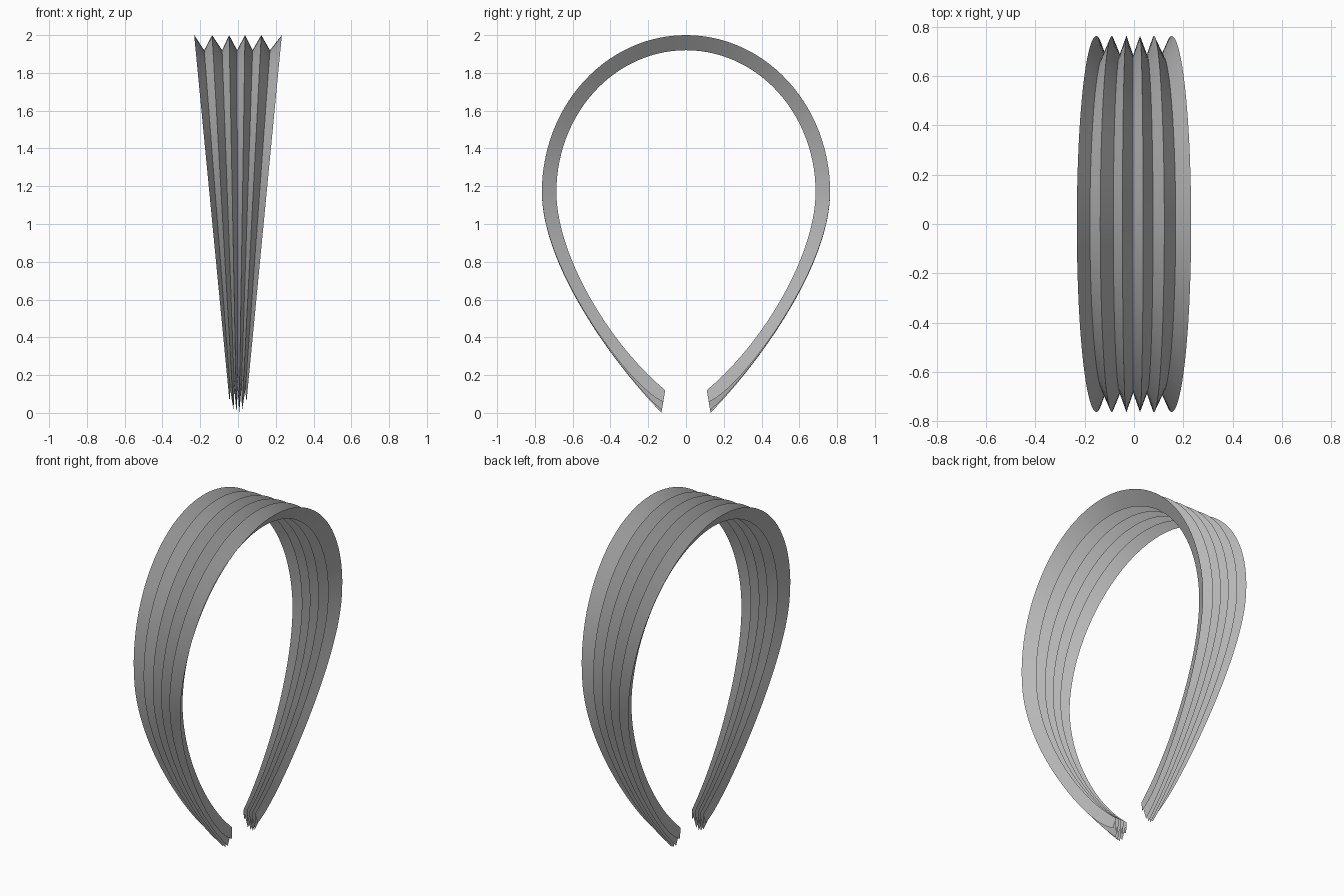
import bpy, bmesh, math

if "Cube" in bpy.data.objects:
    bpy.data.objects.remove(bpy.data.objects["Cube"])

# x positions of the pleat folds at the crown (even = ridge, odd = valley)
FOLDS = [-.232, -.185, -.137, -.087, -.047, -.005, .037, .080, .123, .175, .232]
N = 28  # steps per quarter of the band


def arc(ry, rz, t):
    """Crown: quarter ellipse from the top down to the widest point."""
    a = t * math.pi / 2
    return ry * math.sin(a), 1.17 + rz * math.cos(a)


def bez(p, t):
    """Leg: cubic curve."""
    w = ((1-t)**3, 3*t*(1-t)**2, 3*t*t*(1-t), t**3)
    return tuple(sum(w[i] * p[i][k] for i in range(4)) for k in (0, 1))


OUTER = [(.763, 1.17), (.763, .80), (.42, .30), (.13, 0)]
INNER = [(.686, 1.17), (.686, .83), (.40, .36), (.11, .12)]

# Half profile: outer point, inner point, leg progress
half = [(arc(.763, .83, i/N), arc(.686, .75, i/N), 0) for i in range(N)]
half += [(bez(OUTER, i/N), bez(INNER, i/N), i/N) for i in range(N + 1)]
stations = [(s, -1) for s in reversed(half[1:])] + [(s, 1) for s in half]

# Pleated band: zigzag section swept around the horseshoe, tapering to the tips
bm = bmesh.new()
rows = []
for (o, n, u), side in stations:
    row = []
    for k, x in enumerate(FOLDS):
        if k % 2:
            y, z = n
        else:
            # ridges near the rims get shallower towards the tips
            edge = abs(k - 5) / 5
            f = (.10 * u + .38 * u**8) * edge**3
            y, z = (o[j] + (n[j] - o[j]) * f for j in (0, 1))
        s = (.045 + .0964 * (z - .06)) / .232
        row.append(bm.verts.new((x * s, side * y, z)))
    rows.append(row)
for a, b in zip(rows, rows[1:]):
    for k in range(len(FOLDS) - 1):
        bm.faces.new((a[k], a[k+1], b[k+1], b[k]))
bm.normal_update()
# point the pleats outwards
top = max(bm.faces, key=lambda f: f.calc_center_median().z)
if top.normal.z < 0:
    bmesh.ops.reverse_faces(bm, faces=bm.faces[:])

mesh = bpy.data.meshes.new("pleated_headband")
bm.to_mesh(mesh)
bm.free()
band = bpy.data.objects.new("pleated_headband", mesh)
bpy.context.collection.objects.link(band)

mat = bpy.data.materials.new("mid grey")
mat.diffuse_color = (.5, .5, .5, 1)
mat.use_nodes = True
mat.node_tree.nodes["Principled BSDF"].inputs["Base Color"].default_value = mat.diffuse_color
mesh.materials.append(mat)

bpy.context.view_layer.objects.active = band
band.select_set(True)
bpy.ops.object.shade_smooth_by_angle(angle=math.radians(30))
